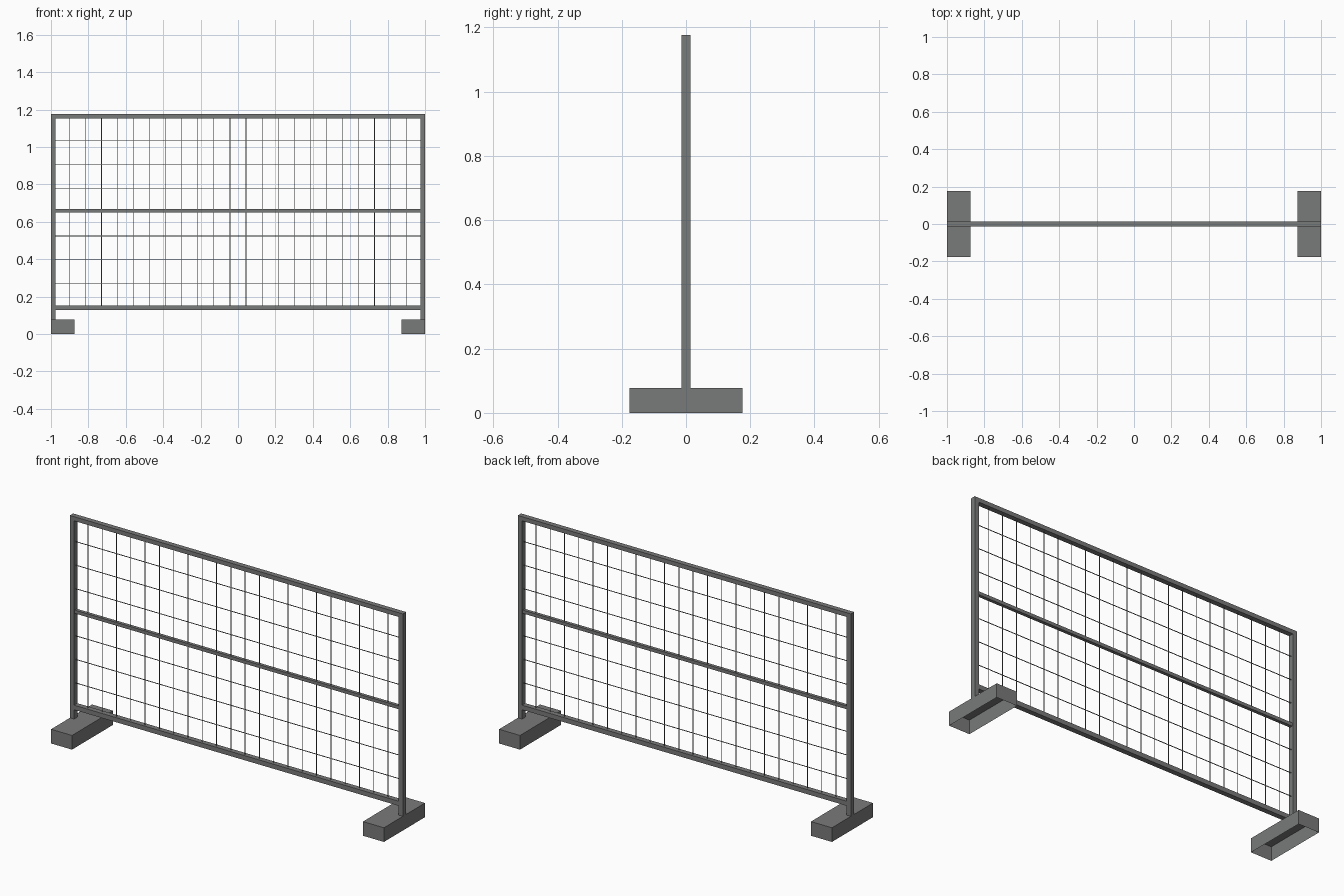
import bpy, bmesh

if "Cube" in bpy.data.objects:
    bpy.data.objects.remove(bpy.data.objects["Cube"])

# One galvanised grey for everything
grey = bpy.data.materials.new("steel_grey")
grey.diffuse_color = (0.19, 0.197, 0.192, 1)
grey.use_nodes = True
grey.node_tree.nodes["Principled BSDF"].inputs["Base Color"].default_value = grey.diffuse_color


def make(name, boxes, open_bottom=False):
    """Object made of boxes given as (x0, x1, y0, y1, z0, z1)."""
    bm = bmesh.new()
    for x0, x1, y0, y1, z0, z1 in boxes:
        vs = bmesh.ops.create_cube(bm, size=1)["verts"]
        for v in vs:
            v.co = ((x0 + x1) / 2 + v.co.x * (x1 - x0),
                    (y0 + y1) / 2 + v.co.y * (y1 - y0),
                    (z0 + z1) / 2 + v.co.z * (z1 - z0))
    if open_bottom:
        bm.normal_update()
        bmesh.ops.delete(bm, geom=[f for f in bm.faces if f.normal.z < -0.9],
                         context='FACES_ONLY')
    me = bpy.data.meshes.new(name)
    bm.to_mesh(me)
    bm.free()
    me.materials.append(grey)
    ob = bpy.data.objects.new(name, me)
    bpy.context.collection.objects.link(ob)
    return ob


T = 0.025            # frame tube width
D = 0.014            # half depth of frame
TOP, FOOT = 1.176, 0.077
LOW = 0.14           # centre of bottom rail
W = 0.0015           # half wire thickness
inner = 1 - T

# Feet (hollow, open underneath) and posts
for side, s in (("left", -1), ("right", 1)):
    xs = sorted((s, s * 0.874))
    make(side + "_foot", [(*xs, -0.176, 0.176, 0, FOOT)], open_bottom=True)
    xs = sorted((s, s * inner))
    make(side + "_post", [(*xs, -D, D, FOOT, TOP)])

# Rails
make("top_rail", [(-inner, inner, -D, D, TOP - T + 0.002, TOP)])
make("bottom_rail", [(-inner, inner, -D, D, LOW - T / 2, LOW + T / 2)])
make("middle_rail", [(-inner, inner, -0.009, 0.009, 0.649, 0.667)])

# Wire mesh
edge = 1 - T / 2
high = TOP - T / 2
step = 2 * edge / 23
make("vertical_wires", [(-edge + i * step - W, -edge + i * step + W, -W, W, LOW, high)
                        for i in range(1, 23)])
rise = (high - LOW) / 8
make("horizontal_wires", [(-inner, inner, -W, W, LOW + i * rise - W, LOW + i * rise + W)
                          for i in range(1, 8) if i != 4])
